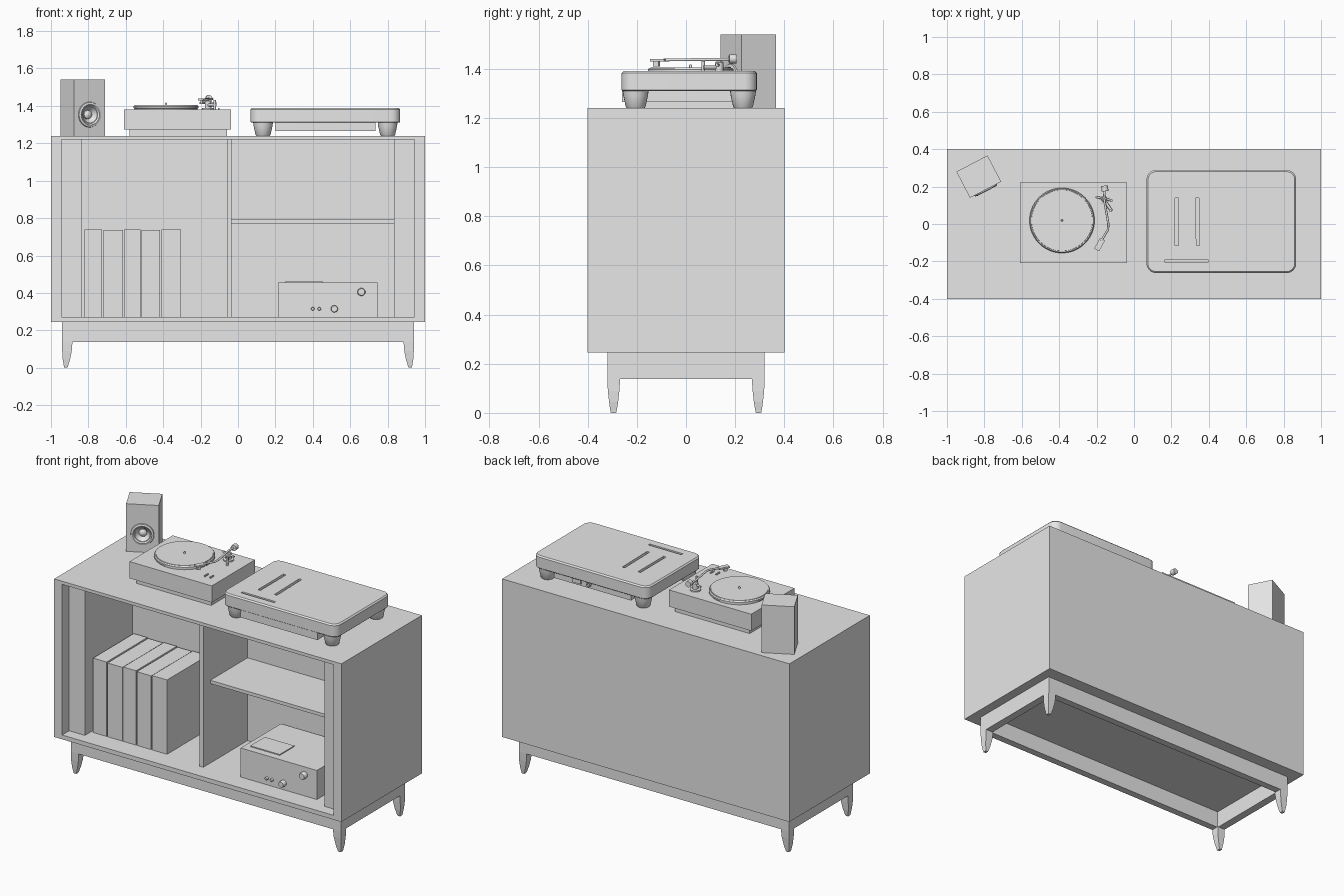
import bpy, bmesh, math
from mathutils import Vector

if "Cube" in bpy.data.objects:
    bpy.data.objects.remove(bpy.data.objects["Cube"])

grey = bpy.data.materials.new("plain grey")
grey.diffuse_color = (0.8, 0.8, 0.8, 1)
grey.use_nodes = True
grey.node_tree.nodes["Principled BSDF"].inputs["Base Color"].default_value = grey.diffuse_color


def loft(name, loops, caps=True, closed=False, smooth=False, loc=(0, 0, 0), rot=(0, 0, 0)):
    """Skin a mesh over a row of point loops."""
    bm = bmesh.new()
    rings = [[bm.verts.new(p) for p in lp] for lp in loops]
    n = len(rings[0])
    pairs = list(zip(rings, rings[1:]))
    if closed:
        pairs.append((rings[-1], rings[0]))
    for a, b in pairs:
        for i in range(n):
            j = (i + 1) % n
            bm.faces.new((a[i], a[j], b[j], b[i]))
    if caps and not closed:
        bm.faces.new(rings[0])
        bm.faces.new(rings[-1])
    bmesh.ops.recalc_face_normals(bm, faces=bm.faces)
    me = bpy.data.meshes.new(name)
    bm.to_mesh(me)
    bm.free()
    ob = bpy.data.objects.new(name, me)
    bpy.context.collection.objects.link(ob)
    ob.location, ob.rotation_euler = loc, rot
    me.materials.append(grey)
    if smooth:
        bpy.ops.object.select_all(action='DESELECT')
        ob.select_set(True)
        bpy.context.view_layer.objects.active = ob
        bpy.ops.object.shade_smooth_by_angle(angle=math.radians(35))
    return ob


def rect(x0, x1, y0, y1, z):
    return [(x0, y0, z), (x1, y0, z), (x1, y1, z), (x0, y1, z)]


def front_rect(x0, x1, z0, z1, y):
    return [(x0, y, z0), (x1, y, z0), (x1, y, z1), (x0, y, z1)]


def round_rect(x0, x1, y0, y1, r, z, seg=6):
    pts = []
    for k, (cx, cy) in enumerate([(x1 - r, y1 - r), (x0 + r, y1 - r), (x0 + r, y0 + r), (x1 - r, y0 + r)]):
        for i in range(seg + 1):
            a = math.pi / 2 * (k + i / seg)
            pts.append((cx + r * math.cos(a), cy + r * math.sin(a), z))
    return pts


def box(name, x0, x1, y0, y1, z0, z1, **kw):
    return loft(name, [rect(x0, x1, y0, y1, z0), rect(x0, x1, y0, y1, z1)], **kw)


def lathe(name, profile, loc=(0, 0, 0), rot=(0, 0, 0), n=32):
    loops = [[(r * math.cos(2 * math.pi * i / n), r * math.sin(2 * math.pi * i / n), z)
              for i in range(n)] for r, z in profile]
    return loft(name, loops, smooth=True, loc=loc, rot=rot)


def cut(target, cutter):
    cutter.hide_render = True
    cutter.hide_viewport = False
    cutter.display_type = 'WIRE'
    m = target.modifiers.new("cut", 'BOOLEAN')
    m.operation, m.solver, m.object = 'DIFFERENCE', 'EXACT', cutter
    # bake the cut, then drop the cutter
    bpy.context.view_layer.objects.active = target
    bpy.ops.object.modifier_apply(modifier=m.name)
    bpy.data.objects.remove(cutter)


def tube(name, pts, r):
    cu = bpy.data.curves.new(name, 'CURVE')
    cu.dimensions = '3D'
    cu.bevel_depth, cu.bevel_resolution, cu.use_fill_caps = r, 3, True
    sp = cu.splines.new('POLY')
    sp.points.add(len(pts) - 1)
    for p, q in zip(sp.points, pts):
        p.co = (*q, 1)
    ob = bpy.data.objects.new(name, cu)
    bpy.context.collection.objects.link(ob)
    cu.materials.append(grey)
    return ob


# Cabinet: one hollow carcass, open at the front
BACK, FLOOR, TOP = 0.145, 0.272, 1.24
loft("cabinet_carcass", [front_rect(-1, 1, 0.245, TOP, 0.4), front_rect(-1, 1, 0.245, TOP, -0.4),
                         front_rect(-0.945, 0.945, FLOOR, 1.22, -0.4),
                         front_rect(-0.945, 0.945, FLOOR, 1.22, BACK)])
box("left_inner_panel", -0.945, -0.835, -0.33, BACK, FLOOR, 1.22)
box("right_inner_panel", 0.835, 0.945, -0.33, BACK, FLOOR, 1.22)
box("divider", -0.06, -0.035, -0.295, BACK, FLOOR, 1.22)
box("shelf", -0.035, 0.835, -0.225, BACK, 0.772, 0.793)

# Base: apron ring and four tapered legs
o, i = (-0.94, 0.94, -0.32, 0.32), (-0.89, 0.89, -0.275, 0.275)
loft("base_apron", [rect(*o, 0.245), rect(*o, 0.138), rect(*i, 0.138), rect(*i, 0.245)], closed=True)
LEG = [(0.138, 0.885, 0.94, 0.268, 0.32), (0.09, 0.889, 0.94, 0.271, 0.318), (0.045, 0.898, 0.937, 0.276, 0.313),
       (0.015, 0.907, 0.932, 0.281, 0.309), (0.0, 0.912, 0.93, 0.284, 0.306)]
for sx, side in ((-1, "left"), (1, "right")):
    for sy, end in ((-1, "front"), (1, "back")):
        loft(f"{end}_{side}_leg", [rect(sx * a, sx * b, sy * c, sy * d, z) for z, a, b, c, d in LEG])

# Records in the left compartment
edges = [-0.82, -0.72, -0.61, -0.515, -0.41, -0.305]
for k, (a, b) in enumerate(zip(edges, edges[1:])):
    box(f"record_stack_{k + 1}", a, b - (0.006 if k < 4 else 0), -0.27, 0.135, FLOOR,
        0.74 - 0.004 * (k % 2))

# Amplifier in the right compartment
box("amplifier_body", 0.215, 0.745, -0.28, 0.12, FLOOR, 0.455)
box("amplifier_top_plate", 0.25, 0.455, -0.235, -0.09, 0.455, 0.461)
for name, x, z, r, d in (("volume_knob", 0.66, 0.405, 0.021, 0.03), ("input_knob", 0.515, 0.315, 0.019, 0.03),
                         ("tone_knob_1", 0.40, 0.315, 0.009, 0.015), ("tone_knob_2", 0.435, 0.315, 0.009, 0.015)):
    lathe(name, [(r, 0), (r, d * 0.85), (r * 0.85, d)], (x, -0.28, z), (math.pi / 2, 0, 0), 20)

# Speaker, turned towards the room
TURN = math.radians(27.5)
SPK = Vector((-0.83, 0.253, TOP))
FACE = Vector((math.sin(TURN), -math.cos(TURN), 0))
speaker = box("speaker_box", -0.094, 0.094, -0.079, 0.079, 0, 0.3, loc=SPK, rot=(0, 0, TURN))
drv = SPK + FACE * 0.079 + Vector((0, 0, 0.113))
bpy.context.view_layer.update()
cut(speaker, lathe("driver_cutter", [(0.055, -0.04), (0.055, 0.03)], drv, (math.pi / 2, 0, TURN)))
lathe("speaker_driver", [(0.05, -0.039), (0.068, 0), (0.066, 0.006), (0.055, 0.009), (0.048, 0.002), (0.044, 0.002),
                         (0.024, -0.026), (0.023, -0.018), (0.015, -0.01), (0.004, -0.007)],
      drv, (math.pi / 2, 0, TURN))

# Turntable
box("turntable_foot", -0.58, -0.06, -0.18, 0.195, TOP, 1.275)
box("turntable_plinth", -0.61, -0.037, -0.208, 0.222, 1.275, 1.38)
CX, CY = -0.385, 0.019
lathe("platter", [(0.168, 1.38), (0.168, 1.387), (0.174, 1.388), (0.174, 1.398), (0.169, 1.404),
                  (0.164, 1.402), (0.163, 1.405), (0.002, 1.405)], (CX, CY, 0), n=64)
lathe("spindle", [(0.006, 1.40), (0.006, 1.412), (0.003, 1.418)], (CX, CY, 0), n=12)
# Tonearm with pivot, weight and headshell
lathe("tonearm_base", [(0.032, 1.38), (0.032, 1.388), (0.017, 1.39), (0.017, 1.425), (0.012, 1.43)],
      (-0.16, 0.135, 0), n=24)
tube("tonearm", [(-0.156, 0.20, 1.44), (-0.16, 0.135, 1.438), (-0.137, 0.0, 1.437), (-0.139, -0.03, 1.437),
                 (-0.175, -0.09, 1.436)], 0.006)
lathe("counterweight", [(0.018, -0.015), (0.018, 0.015)], (-0.156, 0.19, 1.44), (math.pi / 2, 0, 0.1), 20)
box("headshell", -0.015, 0.015, -0.035, 0.03, -0.005, 0.005, loc=(-0.183, -0.108, 1.435), rot=(0, 0, -0.5))
box("stylus", -0.006, 0.006, -0.012, 0.012, -0.026, -0.005, loc=(-0.19, -0.12, 1.435), rot=(0, 0, -0.5))
tube("arm_yoke", [(-0.205, 0.145, 1.415), (-0.115, 0.125, 1.415)], 0.006)
tube("arm_lift", [(-0.165, 0.135, 1.405), (-0.12, 0.07, 1.405)], 0.008)
lathe("arm_rest", [(0.007, 1.38), (0.007, 1.432)], (-0.125, 0.07, 0), n=12)
for k, x in enumerate((-0.142, -0.104)):
    box(f"speed_lever_{k + 1}", x - 0.004, x + 0.004, -0.13, -0.095, 1.38, 1.388)

# Slotted console on four tapered feet
C = (0.067, 0.867, -0.262, 0.288)


def inner(d):
    return (C[0] + d, C[1] - d, C[2] + d, C[3] - d)


console = loft("console_body", [round_rect(*inner(0.004), 0.046, 1.31), round_rect(*C, 0.05, 1.314),
                                round_rect(*C, 0.05, 1.382), round_rect(*inner(0.008), 0.042, 1.39)], smooth=True)
for x, y, w, d, a in ((0.228, 0.012, 0.018, 0.255, 0), (0.34, 0.012, 0.018, 0.255, 0.02), (0.28, -0.198, 0.23, 0.015, 0)):
    slot = box("slot_cutter", -w / 2, w / 2, -d / 2, d / 2, 1.365, 1.41, loc=(x, y, 0), rot=(0, 0, a))
    bpy.context.view_layer.update()
    cut(console, slot)
box("console_underbody", 0.20, 0.735, -0.26, 0.262, 1.265, 1.312)
for x in (0.134, 0.80):
    for y in (-0.205, 0.232):
        lathe("console_foot", [(0.053, 1.312), (0.05, 1.29), (0.04, 1.245), (0.036, TOP)], (x, y, 0), n=24)
# Sockets on the back of the console
box("power_socket", 0.545, 0.605, 0.262, 0.27, 1.277, 1.303)
lathe("round_socket", [(0.014, 0), (0.014, 0.012), (0.009, 0.012), (0.008, 0.004)],
      (0.49, 0.262, 1.289), (-math.pi / 2, 0, 0), 16)
